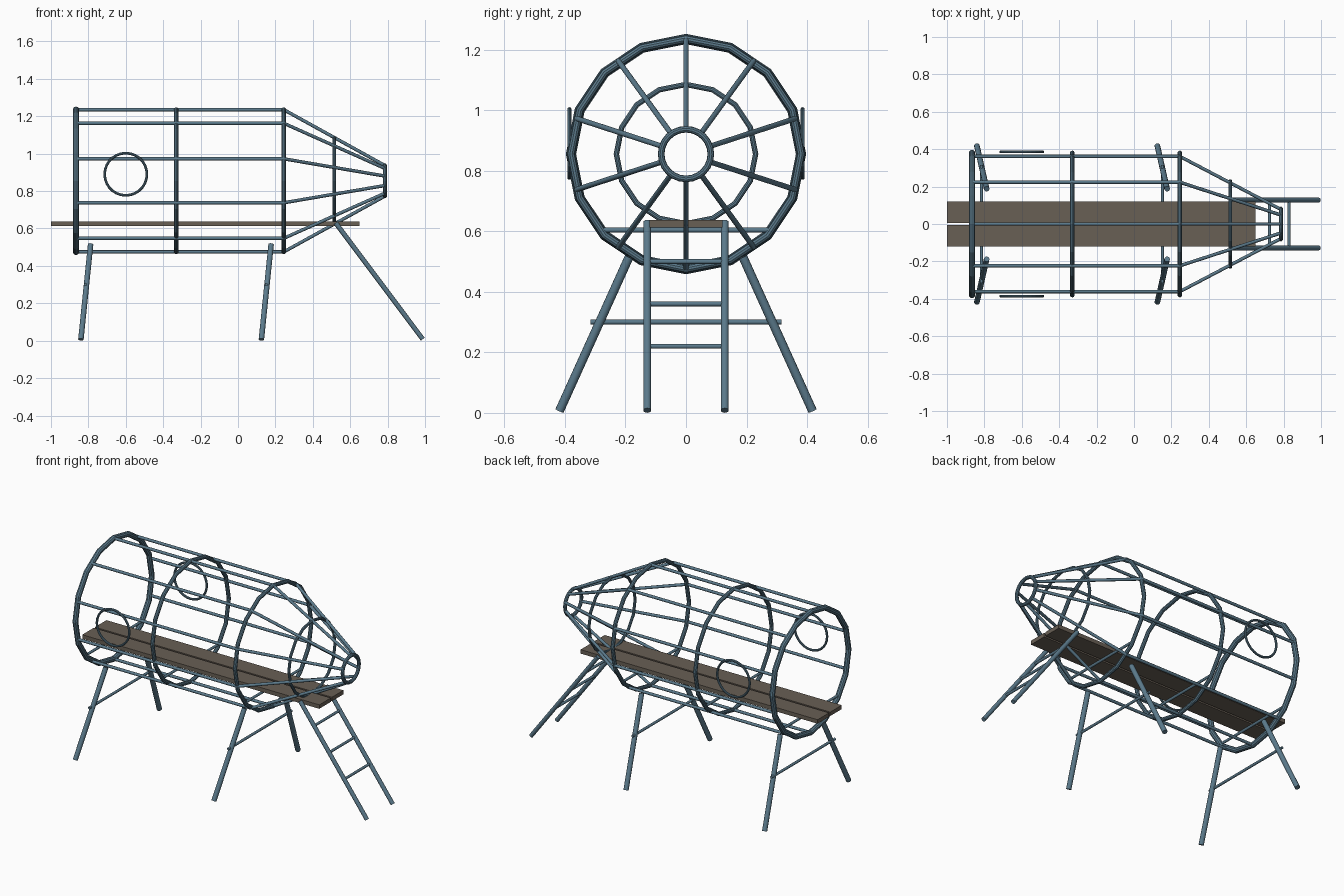
import bpy
import math
from mathutils import Vector

if "Cube" in bpy.data.objects:
    bpy.data.objects.remove(bpy.data.objects["Cube"])


def material(name, rgb):
    m = bpy.data.materials.new(name)
    m.diffuse_color = (*rgb, 1)
    m.use_nodes = True
    m.node_tree.nodes["Principled BSDF"].inputs["Base Color"].default_value = m.diffuse_color
    return m


STEEL = material("blue grey steel", (0.105, 0.195, 0.26))
WOOD = material("brown wood", (0.14, 0.115, 0.09))


def tube(name, a, b, r):
    """Round bar between two points."""
    a, b = Vector(a), Vector(b)
    d = b - a
    bpy.ops.mesh.primitive_cylinder_add(vertices=12, radius=r, depth=d.length,
                                        location=(a + b) / 2)
    o = bpy.context.object
    o.rotation_euler = d.to_track_quat('Z', 'Y').to_euler()
    o.name = name
    o.data.materials.append(STEEL)
    bpy.ops.object.shade_smooth_by_angle(angle=math.radians(40))


def ring(name, loc, rot, major, minor, sides):
    bpy.ops.mesh.primitive_torus_add(major_segments=sides, minor_segments=10,
                                     major_radius=major, minor_radius=minor,
                                     location=loc, rotation=rot)
    o = bpy.context.object
    o.name = name
    o.data.materials.append(STEEL)
    return o


CZ, R = 0.855, 0.38          # hull axis height and radius
TAIL, MID, SHOULDER, NOSE = -0.866, -0.33, 0.245, 0.785
NOSE_R = 0.082
along_x = (0, math.pi / 2, 0)

# Hull hoops
for name, x, rad, t, n in (("tail_hoop", TAIL, R, 0.017, 16),
                           ("middle_hoop", MID, R, 0.0125, 16),
                           ("shoulder_hoop", SHOULDER, R, 0.0125, 16),
                           ("cone_hoop", 0.515, 0.23, 0.009, 16),
                           ("nose_hoop", NOSE, NOSE_R, 0.011, 24)):
    ring(name, (x, 0, CZ), along_x, rad, t, n)

# Ten lengthwise bars, each bending in to the nose
for k in range(10):
    s, c = math.sin(k * math.pi / 5), math.cos(k * math.pi / 5)
    p = (SHOULDER, R * s, CZ + R * c)
    tube("hull_bar", (TAIL, R * s, CZ + R * c), p, 0.009)
    tube("cone_bar", p, (NOSE, NOSE_R * s, CZ + NOSE_R * c), 0.009)

# Plank supports across the hoops
for x in (TAIL, MID, SHOULDER):
    tube("plank_support", (x, -0.28, 0.604), (x, 0.28, 0.604), 0.008)

for side in (-1, 1):
    # Round side windows
    ring("side_window", (-0.6, side * 0.385, 0.89), (math.pi / 2, 0, 0),
         0.113, 0.007, 28)
    # Floor planks
    bpy.ops.mesh.primitive_cube_add(size=1, location=(-0.175, side * 0.063, 0.6245))
    o = bpy.context.object
    o.name = "floor_plank"
    o.scale = (1.65, 0.114, 0.025)
    o.data.materials.append(WOOD)
    # Splayed legs
    for x in (-0.84, 0.125):
        tube("leg", (x, side * 0.418, 0.0065), (x + 0.052, side * 0.188, 0.515), 0.015)
    # Ladder rails
    tube("ladder_rail", (0.522, side * 0.128, 0.63), (0.988, side * 0.128, 0.008), 0.013)

# Leg braces
for x in (-0.815, 0.152):
    tube("leg_brace", (x, -0.316, 0.3), (x, 0.316, 0.3), 0.008)

# Ladder rungs
for z in (0.50, 0.36, 0.22):
    x = 0.522 + (0.63 - z) / 0.622 * 0.466
    tube("ladder_rung", (x, -0.128, z), (x, 0.128, z), 0.008)
